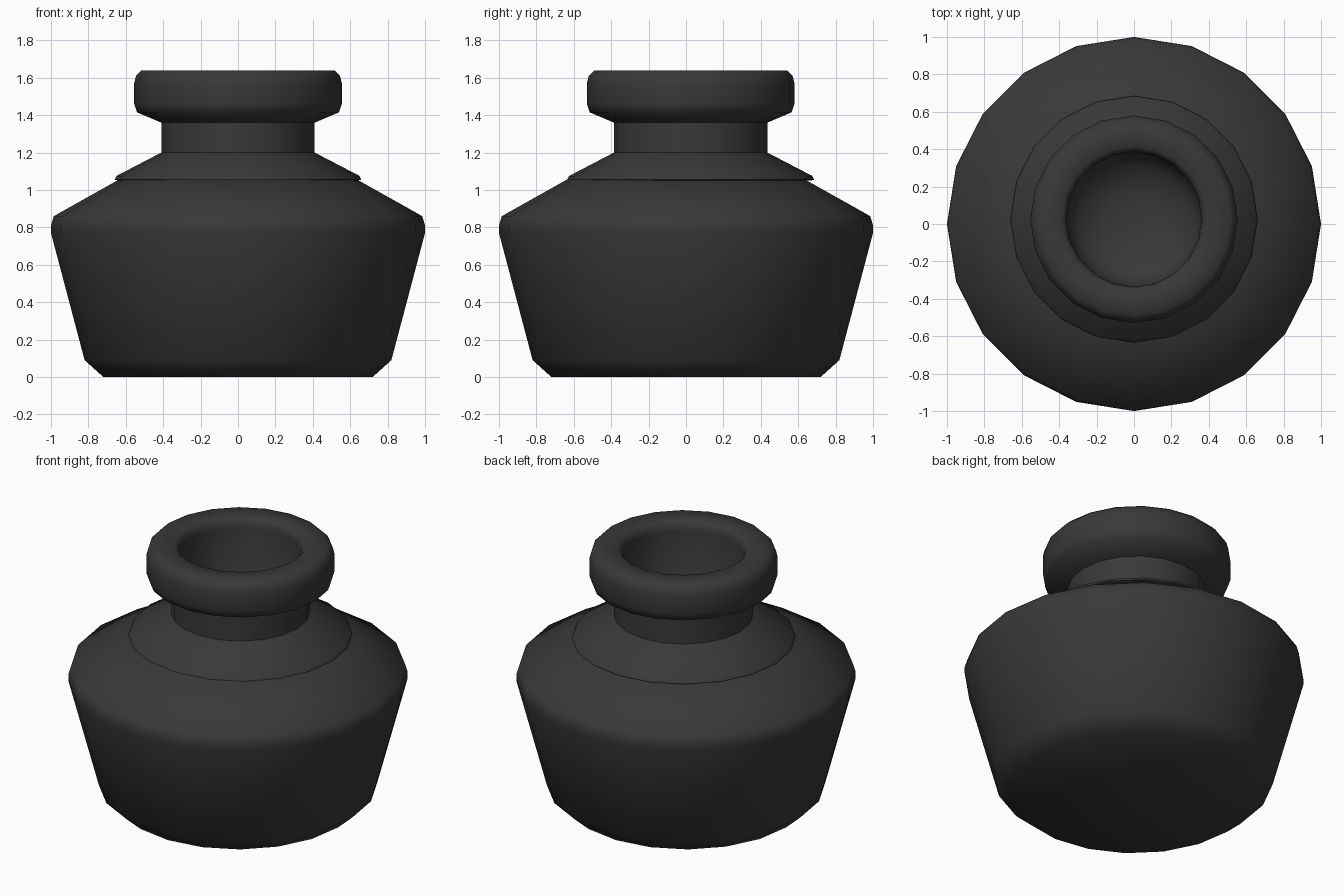
import bpy, bmesh
from math import pi, cos, sin, radians

if "Cube" in bpy.data.objects:
    bpy.data.objects.remove(bpy.data.objects["Cube"])

SIDES = 20

mat = bpy.data.materials.new("dark_glaze")
mat.diffuse_color = (0.04, 0.04, 0.04, 1)
mat.use_nodes = True
mat.node_tree.nodes["Principled BSDF"].inputs["Base Color"].default_value = mat.diffuse_color


def lathe(name, profile, y_offset=0.0):
    """Spin a list of (radius, z) points around the z axis."""
    bm = bmesh.new()
    rings = []
    for r, z in profile:
        if r == 0:
            rings.append([bm.verts.new((0, y_offset, z))] * SIDES)
        else:
            rings.append([bm.verts.new((r * cos(2 * pi * i / SIDES),
                                        r * sin(2 * pi * i / SIDES) + y_offset, z))
                          for i in range(SIDES)])
    for a, b in zip(rings, rings[1:]):
        for i in range(SIDES):
            j = (i + 1) % SIDES
            quad = list(dict.fromkeys((a[i], a[j], b[j], b[i])))
            bm.faces.new(quad)
    bmesh.ops.recalc_face_normals(bm, faces=bm.faces)
    mesh = bpy.data.meshes.new(name)
    bm.to_mesh(mesh)
    bm.free()
    mesh.materials.append(mat)
    obj = bpy.data.objects.new(name, mesh)
    bpy.context.collection.objects.link(obj)
    bpy.ops.object.select_all(action='DESELECT')
    obj.select_set(True)
    bpy.context.view_layer.objects.active = obj
    bpy.ops.object.shade_smooth_by_angle(angle=radians(58))
    return obj


# Squat tapered body with sloping shoulder
lathe("pot_body", [(0, 0), (0.72, 0), (0.82, 0.09), (1.0, 0.77), (1.0, 0.81),
                   (0.985, 0.86), (0.62, 1.065), (0, 1.065)])

# Upper shoulder, neck and rolled rim with a hollow, set slightly back
lathe("pot_neck", [(0, 1.05), (0.64, 1.05), (0.66, 1.055), (0.65, 1.075),
                   (0.41, 1.20), (0.41, 1.36), (0.54, 1.415), (0.555, 1.46),
                   (0.555, 1.57), (0.545, 1.61), (0.515, 1.64),
                   (0.39, 1.64), (0.365, 1.615), (0.36, 1.58),
                   (0.36, 1.25), (0.30, 1.15), (0.15, 1.10), (0, 1.09)],
      y_offset=0.025)
